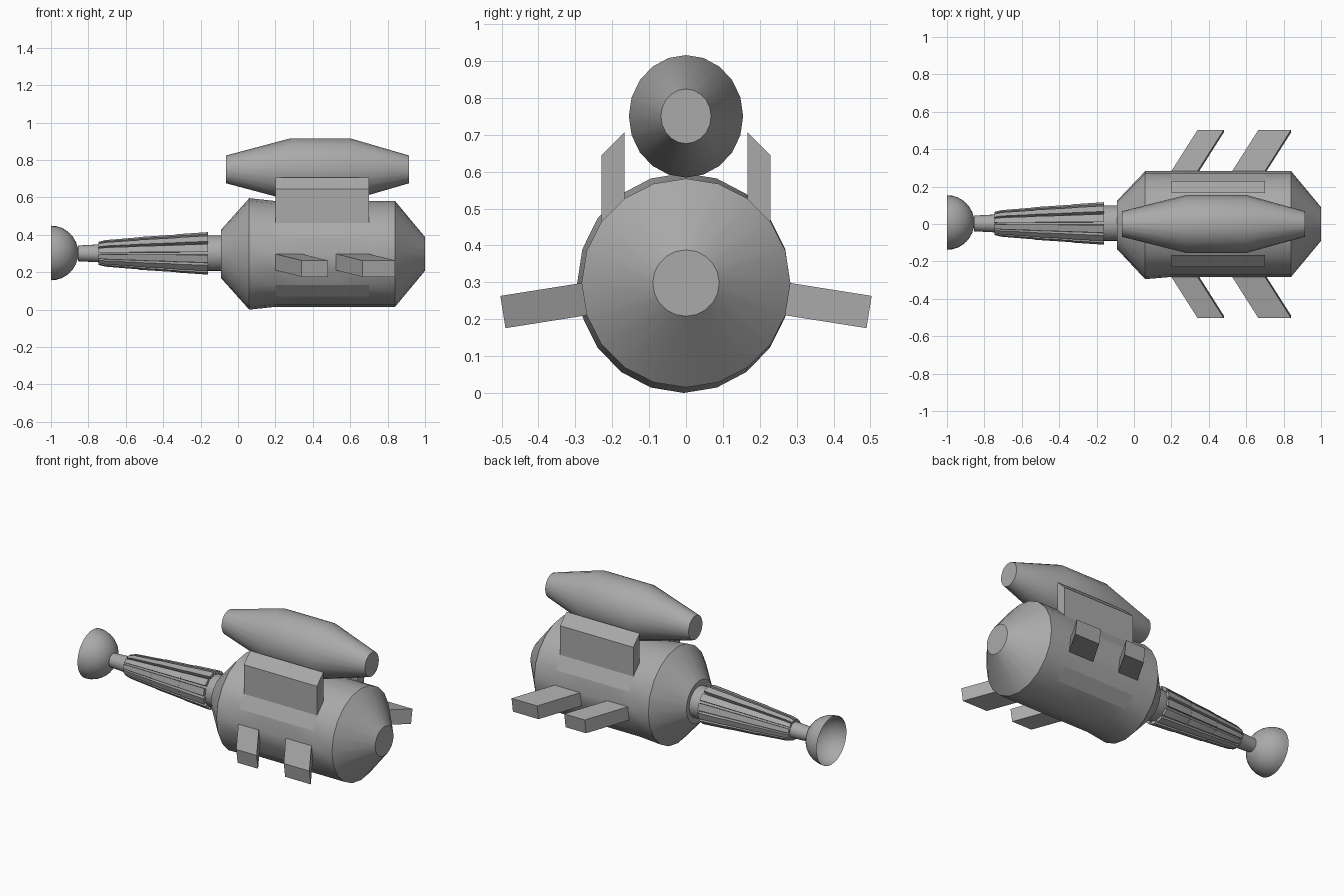
import bpy, bmesh, math
from mathutils import Vector

if "Cube" in bpy.data.objects:
    bpy.data.objects.remove(bpy.data.objects["Cube"])

grey = bpy.data.materials.new("hull grey")
grey.diffuse_color = (0.4, 0.4, 0.4, 1)
grey.use_nodes = True
grey.node_tree.nodes["Principled BSDF"].inputs["Base Color"].default_value = grey.diffuse_color


def finish(name, bm, angle=35):
    bmesh.ops.recalc_face_normals(bm, faces=bm.faces)
    me = bpy.data.meshes.new(name)
    bm.to_mesh(me)
    bm.free()
    me.materials.append(grey)
    ob = bpy.data.objects.new(name, me)
    bpy.context.collection.objects.link(ob)
    bpy.ops.object.select_all(action='DESELECT')
    ob.select_set(True)
    bpy.context.view_layer.objects.active = ob
    bpy.ops.object.shade_smooth_by_angle(angle=math.radians(angle))
    return ob


def lathe(rings, n, caps=True):
    """Rings of (x, y radius, z radius, y centre, z centre) skinned along x."""
    bm = bmesh.new()
    loops = []
    for x, ry, rz, cy, cz in rings:
        loops.append([bm.verts.new((x, cy + ry * math.cos(2 * math.pi * k / n),
                                    cz + rz * math.sin(2 * math.pi * k / n)))
                      for k in range(n)])
    grid = {}
    for i in range(len(loops) - 1):
        a, b = loops[i], loops[i + 1]
        for k in range(n):
            j = (k + 1) % n
            grid[i, k] = bm.faces.new((a[k], a[j], b[j], b[k]))
    if caps:
        bm.faces.new(loops[0])
        bm.faces.new(loops[-1])
    return bm, grid


def extrude(bm, faces, offset):
    res = bmesh.ops.extrude_face_region(bm, geom=faces)
    verts = [v for v in res["geom"] if isinstance(v, bmesh.types.BMVert)]
    bmesh.ops.translate(bm, verts=verts, vec=offset)


# Hull: faceted barrel whose facets grow into slabs, fins and pockets
R, CZ = 0.283, 0.298
rings = [(-0.09, 0.13, 0.13, -0.005, CZ), (0.06, 0.289, 0.298, -0.006, CZ)]
rings += [(x, R, R, 0, CZ) for x in (0.2, 0.34, 0.525, 0.7, 0.84)]
rings += [(1.0, 0.09, 0.09, 0, CZ)]
bm, grid = lathe(rings, 20)
bm.normal_update()
for side in (1, -1):
    def pick(k, segs):
        k = k if side == 1 else 9 - k
        return [grid[s, k % 20] for s in segs]

    def radial(k, d, dx=0):
        a = math.radians(18 * k + 9)
        return Vector((dx, side * d * math.cos(a), d * math.sin(a)))

    extrude(bm, pick(2, (2, 3, 4)), Vector((0, 0, 0.18)))      # upright slab
    extrude(bm, pick(1, (2, 3, 4)), radial(1, -0.055))         # upper pocket
    extrude(bm, pick(-3, (2, 3, 4)), radial(-3, -0.055))       # lower pocket
    for seg in (2, 4):                                         # swept fins
        extrude(bm, pick(-1, (seg,)), radial(-1, 0.223, 0.14))
finish("hull", bm)

# Upper pod
bm, _ = lathe([(x, ry, rz, 0, 0.75) for x, ry, rz in
               ((-0.065, 0.068, 0.074), (0.28, 0.155, 0.166),
                (0.6, 0.155, 0.166), (0.915, 0.068, 0.074))], 20)
finish("upper_pod", bm)

# Neck: collar, tapering core and thin tip
NC = (0.003, 0.301)
bm, _ = lathe([(x, r, r, *NC) for x, r in
               ((-0.855, 0.042), (-0.74, 0.048), (-0.71, 0.058),
                (-0.18, 0.09), (-0.165, 0.095), (-0.05, 0.095))], 20)
finish("neck", bm)

# Slats around the neck in three overlapping tiers
bm = bmesh.new()
COUNT = 12
for t, (x0, x1, r0, r1) in enumerate(((-0.745, -0.54, 0.062, 0.085),
                                      (-0.56, -0.34, 0.079, 0.1),
                                      (-0.36, -0.16, 0.094, 0.114))):
    for k in range(COUNT):
        a = 2 * math.pi * (k + 0.5) / COUNT
        half = 0.36 * 2 * math.pi / COUNT
        sections = []
        for x, r in ((x0, r0), (x0 + 0.035, r0 + 0.009), (x1, r1)):
            sec = []
            for da, rr in ((-half, r - 0.03), (half, r - 0.03), (half, r), (-half, r)):
                sec.append(bm.verts.new((x, NC[0] + rr * math.cos(a + da),
                                         NC[1] + rr * math.sin(a + da))))
            sections.append(sec)
        for p, q in zip(sections, sections[1:]):
            for i in range(4):
                j = (i + 1) % 4
                bm.faces.new((p[i], p[j], q[j], q[i]))
        bm.faces.new(sections[0])
        bm.faces.new(sections[-1])
finish("neck_slats", bm)

# Dish: open hemisphere facing -x
prof = [math.radians(90 * i / 8) for i in range(9)]
bm, _ = lathe([(-1 + 0.146 * math.sin(t), max(0.146 * math.cos(t), 0.001),
                max(0.146 * math.cos(t), 0.001), 0.008, 0.303) for t in prof], 32, False)
finish("dish", bm)
